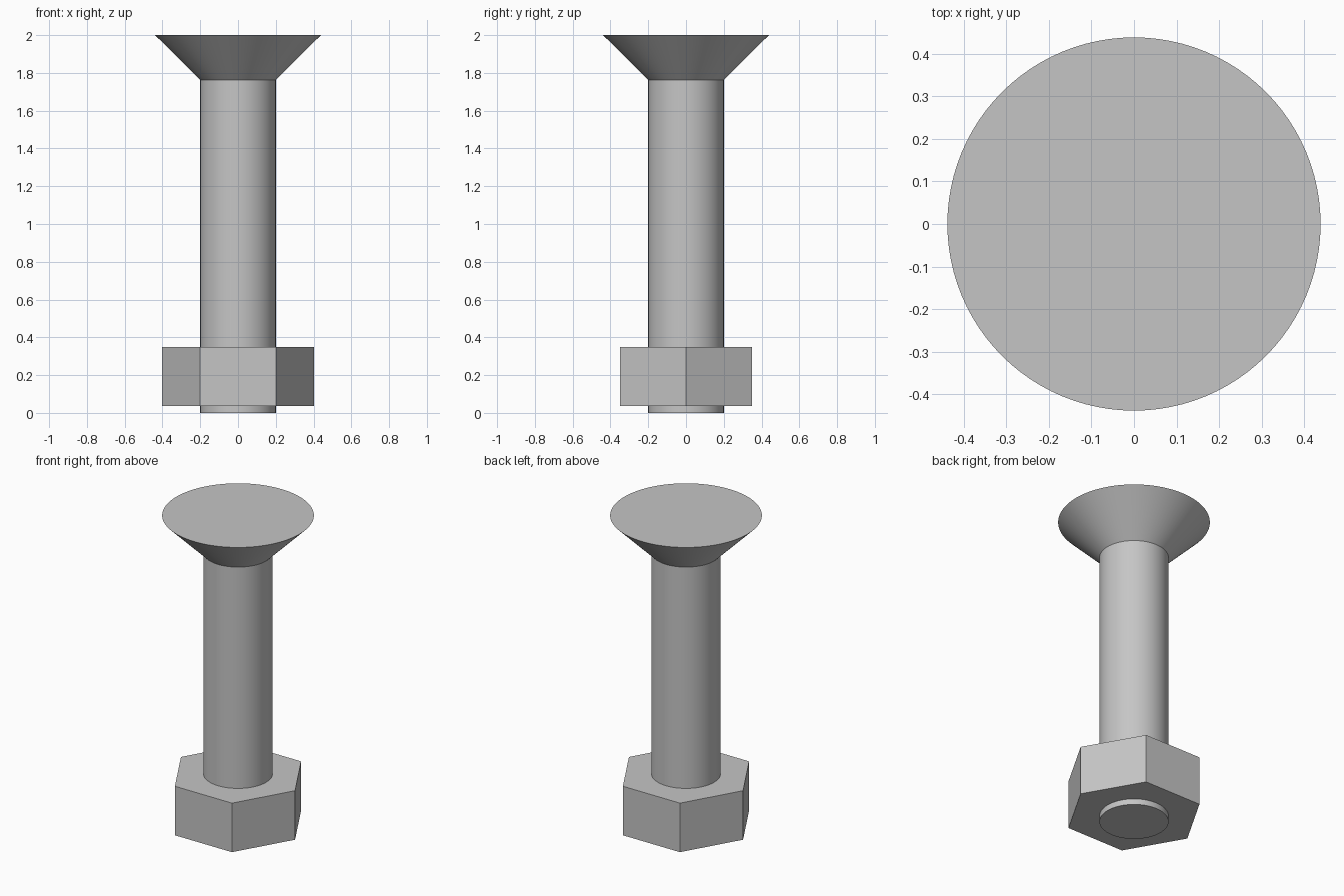
import bpy
import bmesh
from math import cos, sin, tau, radians

cube = bpy.data.objects.get("Cube")
if cube:
    bpy.data.objects.remove(cube, do_unlink=True)

# Plain grey steel
steel = bpy.data.materials.new("grey steel")
steel.use_nodes = True
colour = (0.56, 0.56, 0.56, 1)
steel.diffuse_color = colour
steel.node_tree.nodes["Principled BSDF"].inputs["Base Color"].default_value = colour


def turned_solid(name, profile, sides):
    """Closed solid from (radius, height) rings, listed bottom to top."""
    bm = bmesh.new()
    rings = [[bm.verts.new((r * cos(tau * i / sides), r * sin(tau * i / sides), z))
              for i in range(sides)] for r, z in profile]
    for low, high in zip(rings, rings[1:]):
        for i in range(sides):
            j = (i + 1) % sides
            bm.faces.new((low[i], low[j], high[j], high[i]))
    bm.faces.new(rings[0][::-1])
    bm.faces.new(rings[-1])
    mesh = bpy.data.meshes.new(name)
    bm.to_mesh(mesh)
    bm.free()
    mesh.materials.append(steel)
    obj = bpy.data.objects.new(name, mesh)
    bpy.context.collection.objects.link(obj)
    return obj


SHANK_R, HEAD_R = 0.2, 0.439
HEAD_Z, TOP_Z = 1.763, 2.0

# Round shank flaring into the flat countersunk head
bolt = turned_solid("countersunk_bolt",
                    [(SHANK_R, 0), (SHANK_R, HEAD_Z), (HEAD_R, TOP_Z)], 96)
bpy.ops.object.select_all(action='DESELECT')
bolt.select_set(True)
bpy.context.view_layer.objects.active = bolt
bpy.ops.object.shade_smooth_by_angle(angle=radians(30))

# Hexagonal nut near the lower end, corners toward the sides
turned_solid("hex_nut", [(0.403, 0.037), (0.403, 0.35)], 6)
